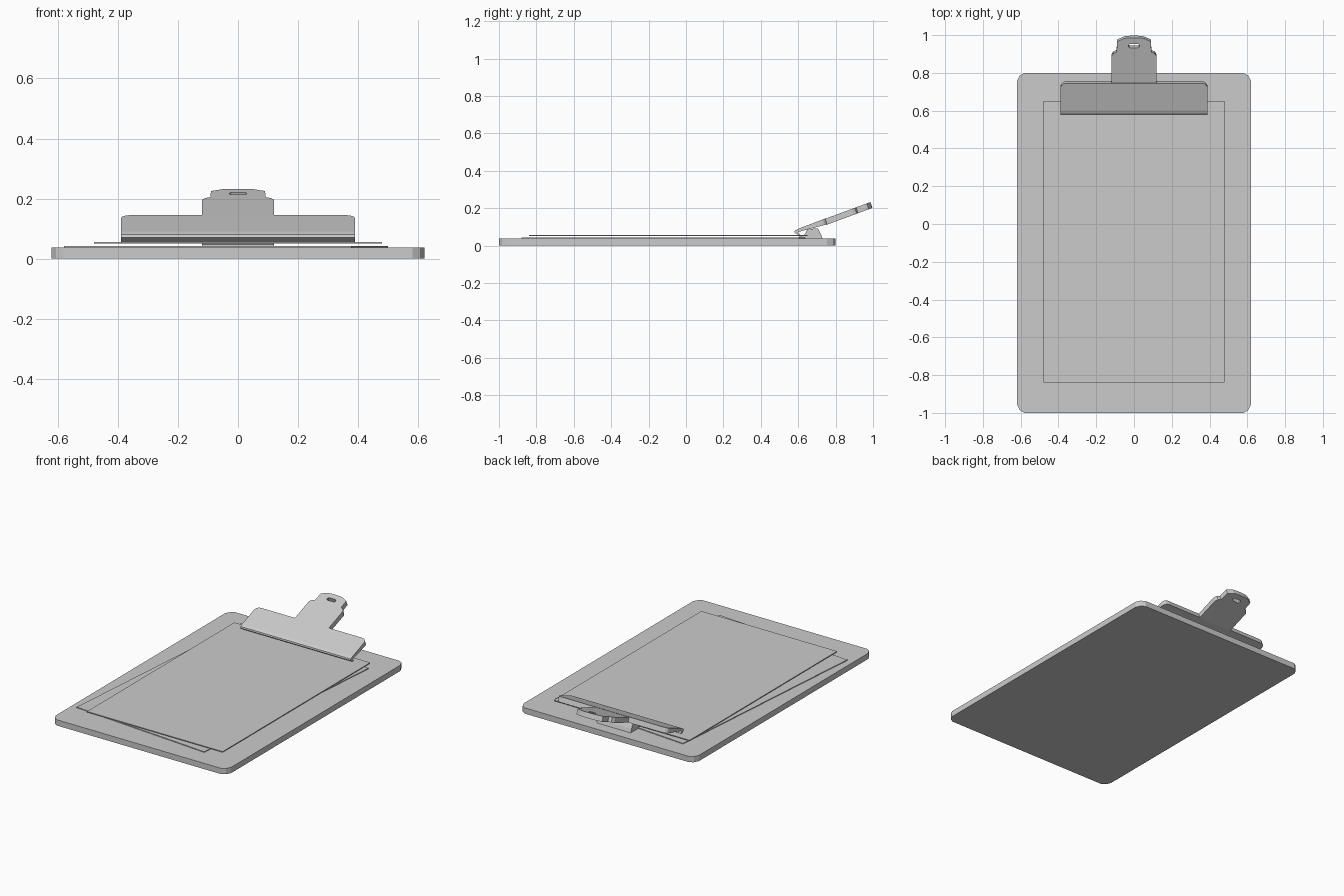
import bpy, bmesh, math
from mathutils import Matrix

if "Cube" in bpy.data.objects:
    bpy.data.objects.remove(bpy.data.objects["Cube"])


def prism(name, outline, depth, matrix=None):
    """Extrude an outline in local XY by depth along local Z."""
    bm = bmesh.new()
    face = bm.faces.new([bm.verts.new((u, v, 0)) for u, v in outline])
    ext = bmesh.ops.extrude_face_region(bm, geom=[face])
    verts = [e for e in ext["geom"] if isinstance(e, bmesh.types.BMVert)]
    bmesh.ops.translate(bm, verts=verts, vec=(0, 0, depth))
    bm.transform(matrix or Matrix())
    bmesh.ops.recalc_face_normals(bm, faces=bm.faces)
    me = bpy.data.meshes.new(name)
    bm.to_mesh(me)
    bm.free()
    ob = bpy.data.objects.new(name, me)
    bpy.context.collection.objects.link(ob)
    return ob


def mirrored(half):
    """Complete a right-hand outline across x = 0."""
    return half + [(-x, y) for x, y in reversed(half)]


def side_prism(name, profile, half_width):
    """Extrude a (y, z) profile across x, centred."""
    axes = Matrix(((0, 0, 1, -half_width), (1, 0, 0, 0), (0, 1, 0, 0), (0, 0, 0, 1)))
    return prism(name, profile, 2 * half_width, axes)


# Board with clipped corners
prism("board", mirrored([(0.58, -1.0), (0.605, -0.985), (0.62, -0.955),
                         (0.62, 0.755), (0.605, 0.785), (0.58, 0.8)]), 0.037)

# Two loose sheets, the lower one skewed
sheet = mirrored([(0.48, -0.745), (0.48, 0.745)])
prism("lower_sheet", sheet, 0.005,
      Matrix.Translation((-0.04, -0.098, 0.038)) @ Matrix.Rotation(-0.082, 4, 'Z'))
prism("upper_sheet", sheet, 0.005, Matrix.Translation((0, -0.095, 0.051)))

# Clip base fixed to the board
side_prism("clip_base", [(0.605, 0.037), (0.73, 0.037), (0.722, 0.06), (0.705, 0.092),
                         (0.65, 0.088), (0.63, 0.052), (0.605, 0.048)], 0.12)

# Wide jaw with a curled front lip
jaw = side_prism("clip_jaw", [(0.745, 0.145), (0.60, 0.09), (0.582, 0.08), (0.58, 0.07),
                              (0.602, 0.055), (0.61, 0.061), (0.598, 0.072),
                              (0.615, 0.077), (0.756, 0.114)], 0.39)
bm = bmesh.new()
bm.from_mesh(jaw.data)
corners = [e for e in bm.edges
           if all(v.co.y > 0.74 for v in e.verts)
           and abs(e.verts[0].co.x - e.verts[1].co.x) < 0.01]
bmesh.ops.bevel(bm, geom=corners, offset=0.03, segments=3, profile=0.5, affect='EDGES')
bm.to_mesh(jaw.data)
bm.free()

# Tilted thumb lever with a hanging slot
tilt = Matrix.Translation((0, 0.60, 0.09)) @ Matrix.Rotation(math.radians(20.3), 4, 'X')
lever = prism("clip_lever", mirrored([(0.12, 0.15), (0.12, 0.305), (0.11, 0.322), (0.092, 0.33),
                                      (0.09, 0.39), (0.05, 0.408), (0.02, 0.411)]), -0.033, tilt)
slot = [(sx * 0.02 + 0.01 * math.cos(a), 0.366 + 0.011 * math.sin(a))
        for sx, start in ((1, -90), (-1, 90))
        for a in (math.radians(start + 45 * i) for i in range(5))]
cutter = prism("slot_cutter", slot, -0.12, tilt @ Matrix.Translation((0, 0, 0.04)))
cutter.hide_render = True
cutter.hide_set(True)
cut = lever.modifiers.new("slot", 'BOOLEAN')
cut.operation = 'DIFFERENCE'
cut.object = cutter
